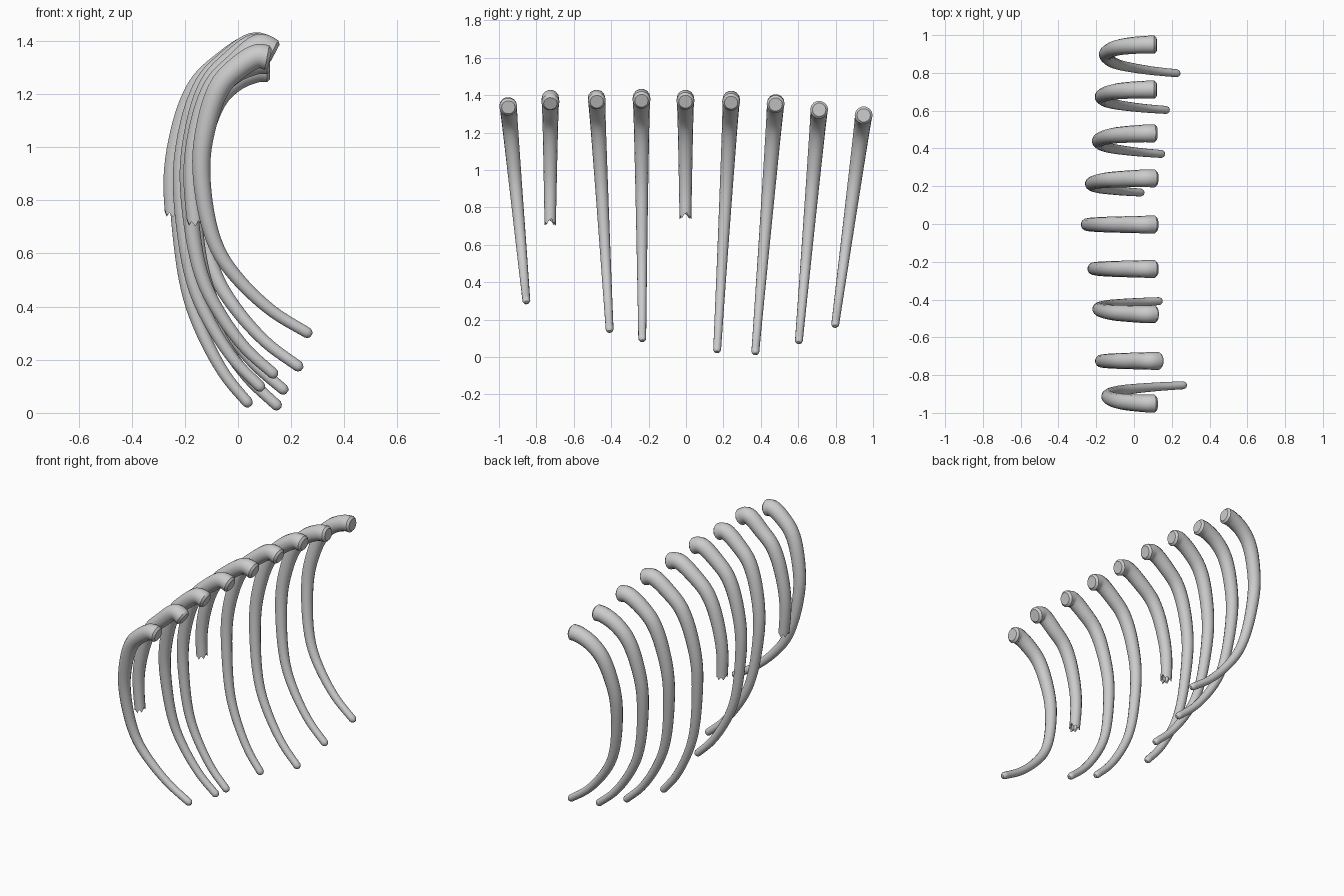
import bpy, bmesh, math
from mathutils import Vector

if "Cube" in bpy.data.objects:
    bpy.data.objects.remove(bpy.data.objects["Cube"])

SIDES = 14
# head x, head z, hump, belly x, tip x, tip z, head y, tip y, broken-off height
RIBS = [
    (.12, 1.335, .01, -.138, .272, .295, -.95, -.853, None),
    (.14, 1.355, .03, -.172, .150, .150, -.725, -.727, .745),
    (.12, 1.365, .02, -.186, .142, .140, -.477, -.408, None),
    (.12, 1.370, .02, -.212, .092, .090, -.238, -.234, None),
    (.12, 1.365, .02, -.247, .060, .040, -.003, -.003, .785),
    (.12, 1.360, .02, -.225, .044, .030, .241, .166, None),
    (.12, 1.350, .01, -.188, .155, .020, .479, .370, None),
    (.12, 1.322, .00, -.173, .180, .080, .712, .603, None),
    (.12, 1.292, .00, -.150, .237, .168, .950, .797, None),
]
# Normalised bend: head to belly, then belly to tip
UPPER = [(1, 1), (.80, .99), (.52, .90), (.27, .72), (.10, .42), (0, 0)]
LOWER = [(.04, .28), (.15, .51), (.35, .69), (.65, .865), (1, 1)]


def smooth_path(pts, n=6):
    """Catmull-Rom through the points."""
    p = [pts[0] * 2 - pts[1]] + pts + [pts[-1] * 2 - pts[-2]]
    out = []
    for i in range(1, len(p) - 2):
        a, b, c, d = p[i - 1:i + 3]
        for k in range(n):
            t = k / n
            out.append(.5 * (2 * b + (c - a) * t + (2 * a - 5 * b + 4 * c - d) * t * t
                             + (3 * b - a - 3 * c + d) * t ** 3))
    return out + [pts[-1]]


def make_rib(name, hx, hz, hump, bx, tx, tz, hy, ty, broken):
    bz = .875 + .25 * tz
    xz = [(bx + u * (hx - bx), bz + v * (hz - bz)) for u, v in UPPER]
    xz[1] = (xz[1][0], xz[1][1] + hump)
    xz += [(bx + u * (tx - bx), bz + v * (tz - bz)) for u, v in LOWER]
    path = smooth_path([Vector((x, hy + (ty - hy) * (hz - z) / (hz - tz), z)) for x, z in xz])
    dist = [0]
    for a, b in zip(path, path[1:]):
        dist.append(dist[-1] + (b - a).length)
    bm = bmesh.new()

    def ring(p, tan, r, jag=None):
        side = (Vector((0, 1, 0)) - tan * tan.y).normalized()
        nor = tan.cross(side)
        vs = []
        for k in range(SIDES):
            a = 2 * math.pi * k / SIDES
            off = tan * jag[k % len(jag)] if jag else Vector()
            vs.append(bm.verts.new(p + (side * math.cos(a) + nor * math.sin(a)) * r + off))
        return vs

    rings = []
    for i, p in enumerate(path):
        tan = (path[min(i + 1, len(path) - 1)] - path[max(i - 1, 0)]).normalized()
        r = .021 + .027 * (1 - dist[i] / dist[-1]) ** 1.3
        if i == 0:      # slightly bevelled head
            rings.append(ring(p, tan, r * .75))
            rings.append(ring(p + tan * .012, tan, r))
        elif broken and p.z < broken + .02:      # jagged, hollowed break
            jag = (.03, .012, .022, -.004, .006, .026, .01)
            rings.append(ring(p, tan, r, jag))
            rings.append(ring(p, tan, r * .72, [j - .008 for j in jag]))
            rings.append(ring(p - tan * .025, tan, r * .5))
            break
        elif i == len(path) - 1:      # rounded tip
            rings.append(ring(p - tan * .012, tan, r))
            rings.append(ring(p - tan * .002, tan, r * .8))
            rings.append(ring(p + tan * .005, tan, r * .4))
        elif dist[i] > .02 and dist[-1] - dist[i] > .02:
            rings.append(ring(p, tan, r))
    for a, b in zip(rings, rings[1:]):
        for k in range(SIDES):
            j = (k + 1) % SIDES
            bm.faces.new((a[k], a[j], b[j], b[k]))
    bm.faces.new(rings[0])
    bm.faces.new(rings[-1])
    bmesh.ops.recalc_face_normals(bm, faces=bm.faces)
    me = bpy.data.meshes.new(name)
    bm.to_mesh(me)
    bm.free()
    ob = bpy.data.objects.new(name, me)
    bpy.context.collection.objects.link(ob)
    bpy.ops.object.select_all(action='DESELECT')
    ob.select_set(True)
    bpy.context.view_layer.objects.active = ob
    bpy.ops.object.shade_smooth_by_angle(angle=math.radians(40))


for n, rib in enumerate(RIBS, 1):
    make_rib(("broken_rib_" if rib[-1] else "rib_") + str(n), *rib)
